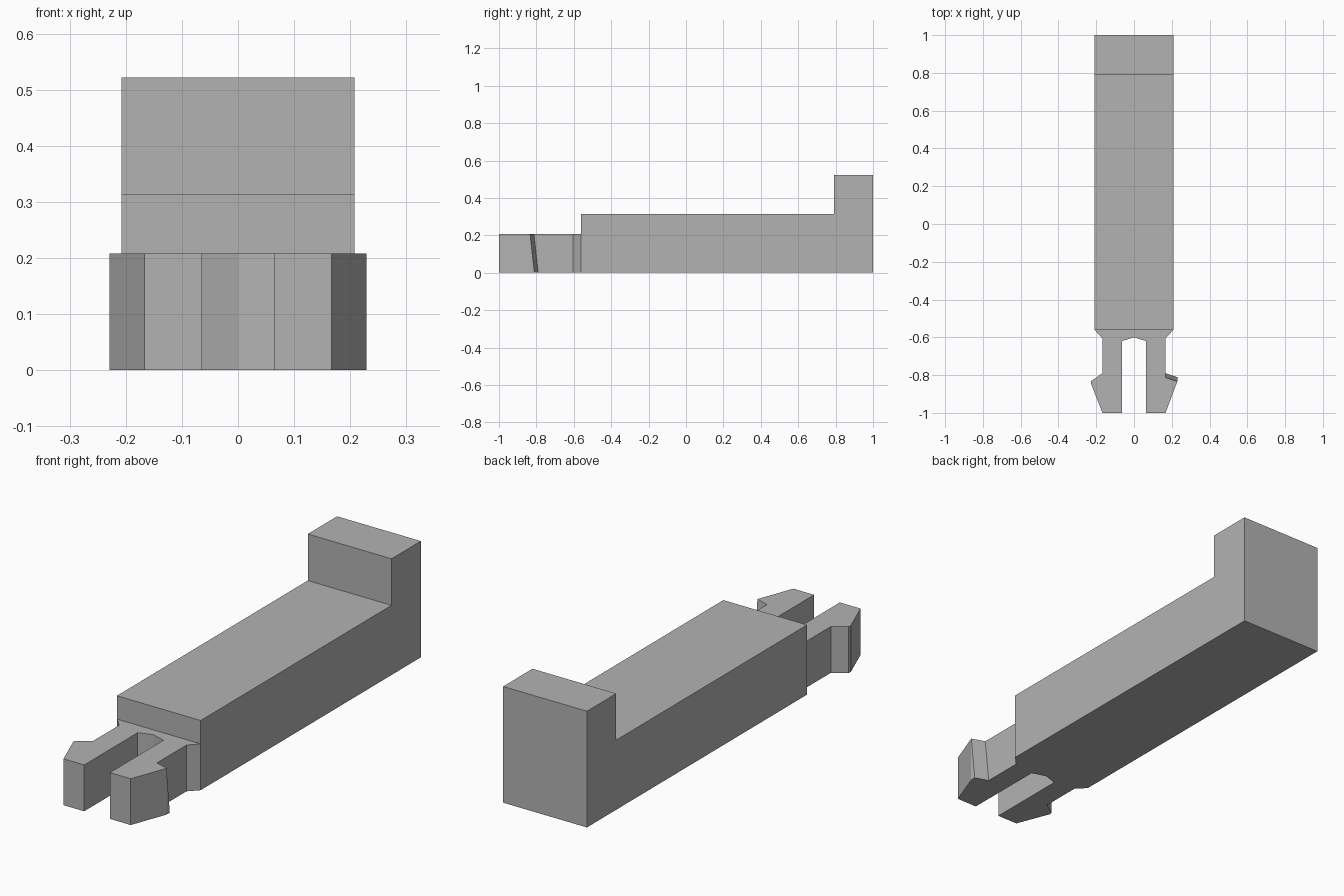
import bpy
import bmesh

cube = bpy.data.objects.get("Cube")
if cube:
    bpy.data.objects.remove(cube, do_unlink=True)

grey = bpy.data.materials.new("mid grey")
grey.use_nodes = True
colour = (0.45, 0.45, 0.45, 1)
grey.diffuse_color = colour
grey.node_tree.nodes["Principled BSDF"].inputs["Base Color"].default_value = colour


def loft(name, start, end):
    """Solid between two matching outlines."""
    bm = bmesh.new()
    a = [bm.verts.new(p) for p in start]
    b = [bm.verts.new(p) for p in end]
    bm.faces.new(a)
    bm.faces.new(b)
    for i in range(len(a)):
        j = (i + 1) % len(a)
        bm.faces.new((a[i], a[j], b[j], b[i]))
    bmesh.ops.recalc_face_normals(bm, faces=bm.faces)
    mesh = bpy.data.meshes.new(name)
    bm.to_mesh(mesh)
    bm.free()
    mesh.materials.append(grey)
    obj = bpy.data.objects.new(name, mesh)
    bpy.context.collection.objects.link(obj)
    return obj


# Long bar with a raised block at the back, from its side profile
half = 0.208
front = -0.562
profile = [(front, 0), (1, 0), (1, 0.522), (0.792, 0.522), (0.792, 0.313), (front, 0.313)]
loft("bar_with_end_stop",
     [(-half, y, z) for y, z in profile],
     [(half, y, z) for y, z in profile])

# Forked snap clip; the left barb's rear edge leans forward towards the top
height = 0.208


def clip_outline(z, lean):
    left_prong = [(half, front), (0.167, -0.604), (0.167, -0.79 - lean),
                  (0.229, -0.811 - lean), (0.229, -0.835), (0.167, -1),
                  (0.064, -1), (0.064, -0.62)]
    right_prong = [(-0.064, -0.62), (-0.064, -1), (-0.167, -1),
                   (-0.229, -0.842), (-0.226, -0.83), (-0.167, -0.79),
                   (-0.167, -0.604), (-half, front)]
    return [(x, y, z) for x, y in left_prong + [(0, -0.6)] + right_prong]


loft("snap_clip", clip_outline(0, 0), clip_outline(height, 0.023))
